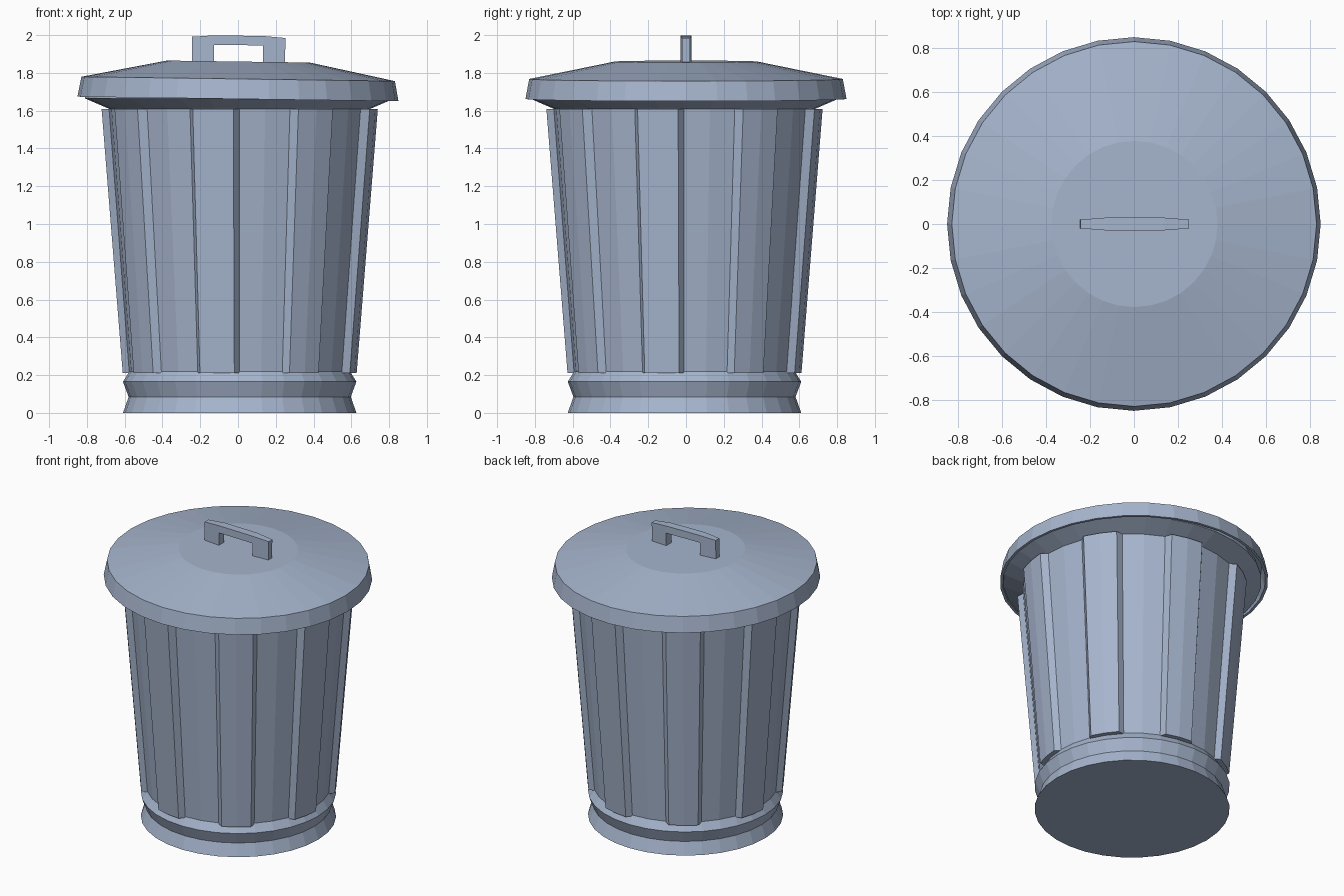
import bpy, bmesh, math
from mathutils import Matrix, Vector

if "Cube" in bpy.data.objects:
    bpy.data.objects.remove(bpy.data.objects["Cube"])

SIDES = 32
steel = bpy.data.materials.new("blue_grey_steel")
steel.diffuse_color = (0.38, 0.46, 0.61, 1)
steel.use_nodes = True
steel.node_tree.nodes["Principled BSDF"].inputs["Base Color"].default_value = steel.diffuse_color


def finish(name, bm, matrix=None):
    if matrix:
        bm.transform(matrix)
    bmesh.ops.recalc_face_normals(bm, faces=bm.faces)
    me = bpy.data.meshes.new(name)
    bm.to_mesh(me)
    bm.free()
    me.materials.append(steel)
    ob = bpy.data.objects.new(name, me)
    bpy.context.collection.objects.link(ob)
    return ob


def polar(r, deg, z):
    a = math.radians(deg)
    return (r * math.cos(a), r * math.sin(a), z)


def lathe(name, profile, matrix):
    """Revolve (radius, z) points; both ends are capped."""
    bm = bmesh.new()
    rings = [[bm.verts.new(polar(r, 360 * i / SIDES, z)) for i in range(SIDES)]
             for r, z in profile]
    for a, b in zip(rings, rings[1:]):
        for i in range(SIDES):
            j = (i + 1) % SIDES
            bm.faces.new((a[i], a[j], b[j], b[i]))
    bm.faces.new(rings[0])
    bm.faces.new(rings[-1])
    return finish(name, bm, matrix)


def loft(bm, sections):
    """Join equal-length closed sections into a capped solid."""
    rings = [[bm.verts.new(p) for p in s] for s in sections]
    n = len(rings[0])
    for a, b in zip(rings, rings[1:]):
        for i in range(n):
            j = (i + 1) % n
            bm.faces.new((a[i], a[j], b[j], b[i]))
    bm.faces.new(rings[0])
    bm.faces.new(rings[-1])


can_place = Matrix.Translation((0.009, -0.008, 0))

# Can: waisted foot, tapered wall, flared rim under the lid
lathe("can_body", [(0.618, 0), (0.588, 0.085), (0.618, 0.165), (0.585, 0.218),
                   (0.692, 1.61), (0.82, 1.665), (0.81, 1.70)], can_place)

# Raised wall panels: one per 45 degrees, bevelled sides
bm = bmesh.new()
for k in range(8):
    mid = 45 * k - 11.25

    def section(r_in, r_out, z):
        inner = [polar(r_in, mid + d, z) for d in (11.25, 0, -11.25)]
        outer = [polar(r_out, mid + d, z) for d in (-8.6, 0, 8.6)]
        return inner + outer
    loft(bm, [section(0.582, 0.62, 0.211), section(0.69, 0.732, 1.61)])
finish("wall_panels", bm, can_place)

# The lid sits very slightly tilted
pivot = Vector((0, 0, 1.7))
tilt = (Matrix.Translation(pivot) @ Matrix.Rotation(math.radians(0.8), 4, 'Y')
        @ Matrix.Translation(-pivot))
lathe("lid", [(0.81, 1.74), (0.832, 1.662), (0.85, 1.662), (0.83, 1.768),
              (0.378, 1.86)], tilt)

# Handle: bowed bar on two legs
bm = bmesh.new()


def slab(x, w, z0, z1):
    return [(x, -w, z0), (x, w, z0), (x, w, z1), (x, -w, z1)]


loft(bm, [slab(x, w, 1.947, z) for x, w, z in
          ((-0.247, 0.02, 1.988), (-0.13, 0.029, 1.997),
           (0.13, 0.029, 1.997), (0.247, 0.02, 1.988))])
for s in (-1, 1):
    loft(bm, [slab(s * 0.13, 0.029, 1.85, 1.947), slab(s * 0.247, 0.02, 1.85, 1.947)])
bmesh.ops.remove_doubles(bm, verts=bm.verts, dist=0.0005)
finish("lid_handle", bm, tilt)
